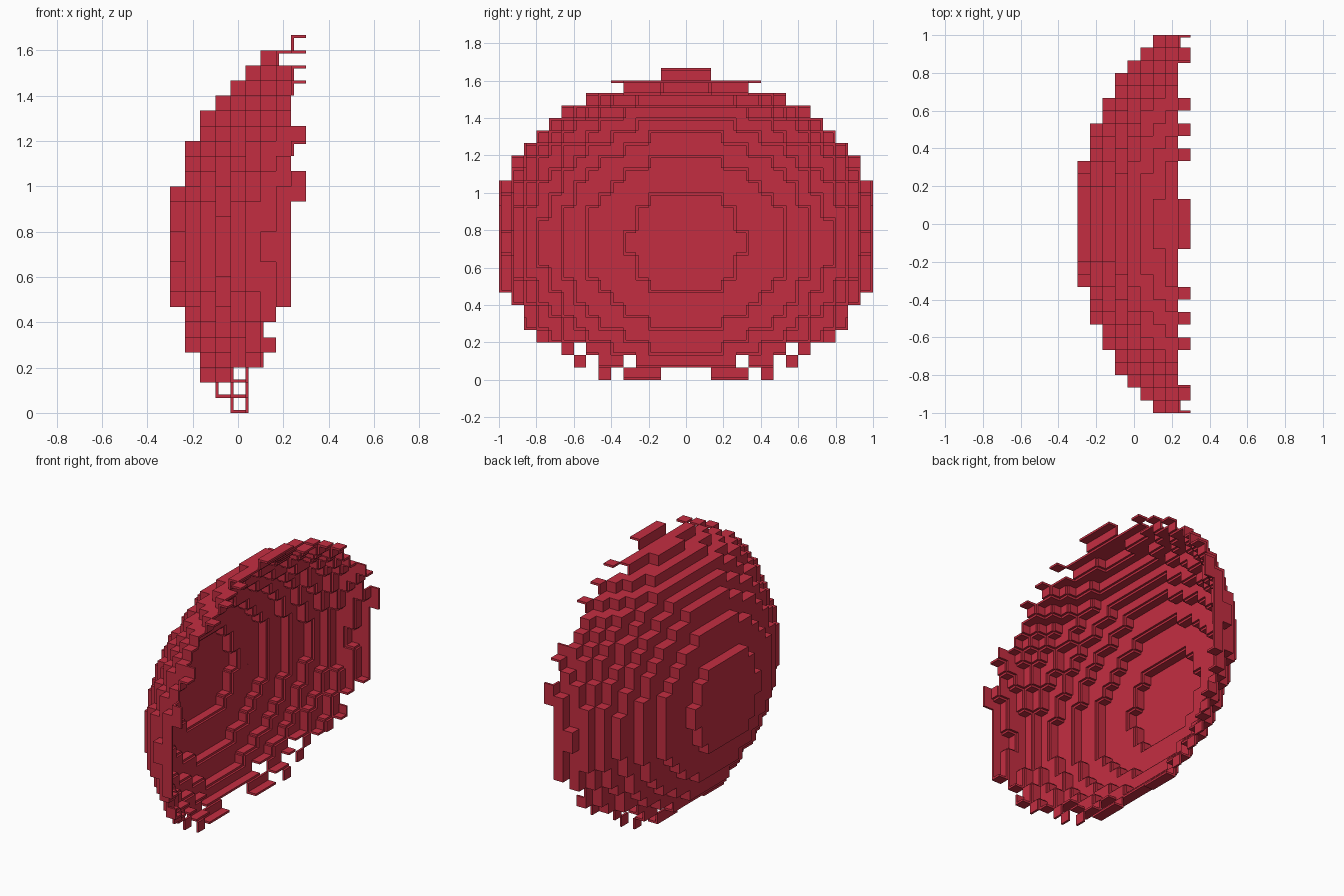
import bpy, bmesh
from mathutils import Vector

cube = bpy.data.objects.get("Cube")
if cube:
    bpy.data.objects.remove(cube)

C = 1 / 15          # cell size
T = 0.0135          # plate thickness
LAYERS, MID_ROW = 9, 11
# squared radius (in cells) of the dome at each layer, closed end first
RADII = [22.7, 65.1, 103.1, 136.7, 165.9, 192.0, 212.5, 230.7, 243.5]
SQUASH = 0.757      # height to width ratio, squared

# ragged lower rim: deepest plate and wall limit per row, and open cells
PLATE_LIMIT = {0: 5, 1: 5, 2: 5, 3: 6, 4: 6, 5: 6, 6: 6}
WALL_LIMIT = {0: 0, 1: 0, 2: 4, 3: 6, 4: 7, 5: 6, 6: 7, 23: 7}
OPEN_CELLS = {(0, 0), (1, 0), (5, 0), (4, 1), (7, 1), (8, 2)}
SIDE_TABS = {(14, 14), (14, 15), (12, 18)}

red = bpy.data.materials.new("crimson")
red.use_nodes = True
red.diffuse_color = (0.55, 0.027, 0.053, 1)
red.node_tree.nodes["Principled BSDF"].inputs["Base Color"].default_value = red.diffuse_color


def column(j):
    """Column number counted outward from the middle."""
    return j if j >= 0 else -1 - j


def first_layer(j, row):
    """First layer in which the cell lies inside the dome."""
    y, z = j + 0.5, row - MID_ROW + 0.5
    g = y * y + z * z / SQUASH
    if abs(y) > 15:
        return LAYERS
    return next((k for k, f in enumerate(RADII) if g <= f), LAYERS)


def present(j, row):
    limit = PLATE_LIMIT.get(row, 7 if row < 14 else 8)
    return first_layer(j, row) <= limit and (column(j), row) not in OPEN_CELLS


def add_box(bm, lo, hi):
    verts = bmesh.ops.create_cube(bm, size=1)["verts"]
    lo, hi = Vector(lo), Vector(hi)
    for v in verts:
        v.co = (lo + hi) / 2 + Vector(a * b for a, b in zip(v.co, hi - lo))


def runs(cells):
    """Join consecutive cell numbers into (start, end) runs."""
    cells = sorted(cells)
    start = prev = cells[0]
    for c in cells[1:]:
        if c != prev + 1:
            yield start, prev + 1
            start = c
        prev = c
    yield start, prev + 1


# collect plates by layer: faces, upper/lower walls and side walls
strips = [{} for _ in range(LAYERS)]


def mark(k, kind, line, pos):
    strips[k].setdefault((kind, line), []).append(pos)


for row in range(25):
    for j in range(-15, 15):
        if not present(j, row):
            continue
        start, col = first_layer(j, row), column(j)
        if (col, row) != (5, 23):
            mark(start, "face", row, j)
        wall_end = WALL_LIMIT.get(row, 8)
        for step in (-1, 1):
            # side walls
            for k in range(start, first_layer(j + step, row)):
                if k < wall_end or (k == 8 and (col, row) in SIDE_TABS):
                    mark(k, "left" if step > 0 else "right", j, row)
            # upper and lower walls
            for k in range(start, first_layer(j, row + step)):
                end = 8 if step > 0 else (max(wall_end, 5) if row < 3 else wall_end)
                if k < end or (k == 8 and start == 8 and col != 14):
                    mark(k, "top" if step > 0 else "bottom", row, j)

# one object per stepped ring
for k, layer in enumerate(strips):
    bm = bmesh.new()
    x0, x1 = -0.3 + k * C, -0.3 + (k + 1) * C
    for (kind, line), cells in layer.items():
        a0, a1 = line * C, (line + 1) * C
        for s, e in runs(cells):
            s, e = s * C, e * C
            if kind == "face":
                add_box(bm, (x0, s, a0), (x0 + T, e, a1))
            elif kind == "top":
                add_box(bm, (x0, s, a1 - T), (x1, e, a1))
            elif kind == "bottom":
                add_box(bm, (x0, s, a0), (x1, e, a0 + T))
            elif kind == "left":
                add_box(bm, (x0, a1 - T, s), (x1, a1, e))
            else:
                add_box(bm, (x0, a0, s), (x1, a0 + T, e))
    name = "dome_cap" if k == 0 else "rim_tabs" if k == 8 else f"dome_ring_{k}"
    mesh = bpy.data.meshes.new(name)
    bm.to_mesh(mesh)
    bm.free()
    mesh.materials.append(red)
    bpy.context.scene.collection.objects.link(bpy.data.objects.new(name, mesh))
